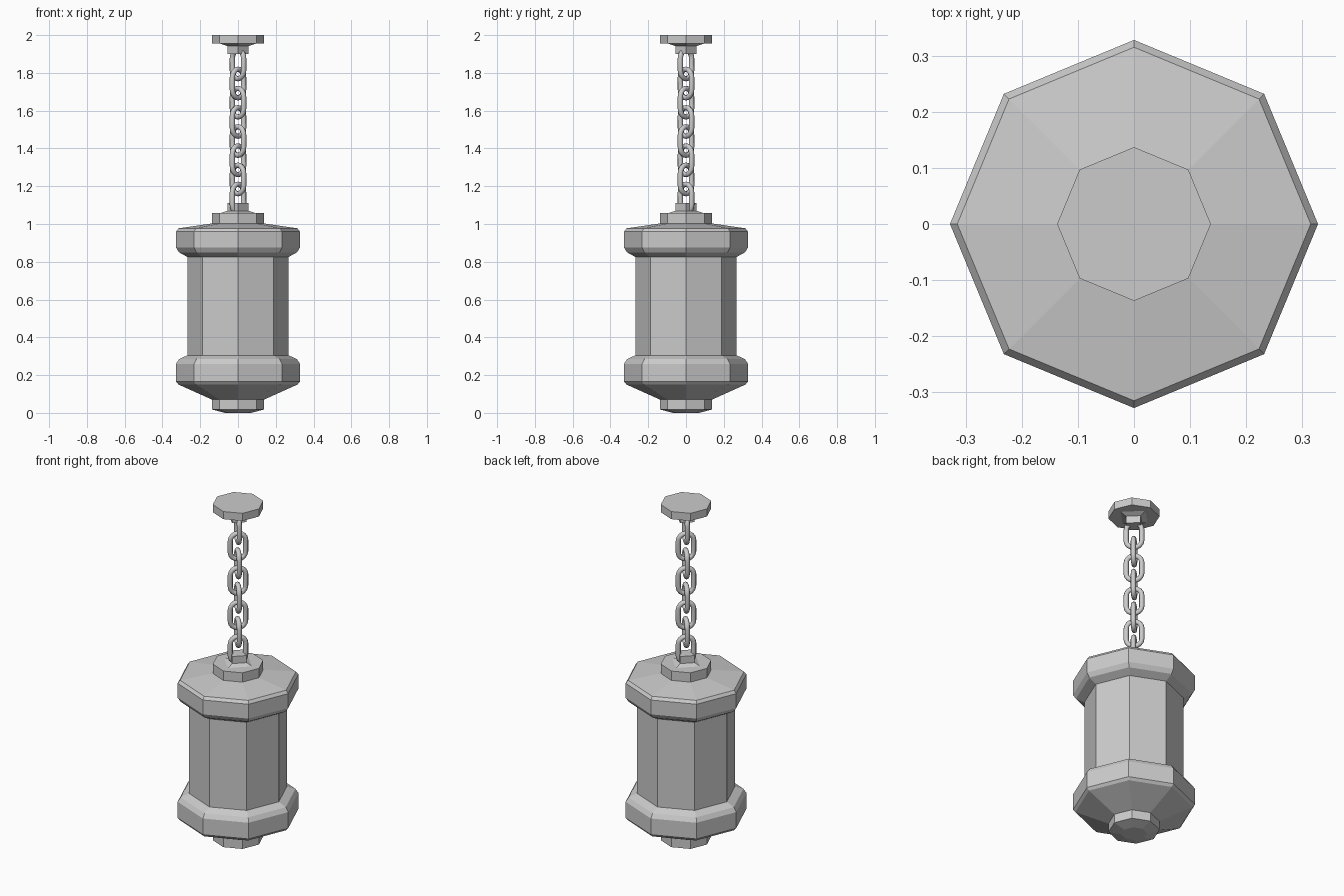
import bpy, math

if "Cube" in bpy.data.objects:
    bpy.data.objects.remove(bpy.data.objects["Cube"])

def make_object(name, verts, faces):
    mesh = bpy.data.meshes.new(name)
    mesh.from_pydata(verts, [], faces)
    mesh.validate()
    obj = bpy.data.objects.new(name, mesh)
    bpy.context.collection.objects.link(obj)
    return obj

def turned(name, profile, sides=8):
    """Closed faceted solid from (radius, z) points listed bottom to top."""
    verts = [(r * math.cos(2 * math.pi * i / sides),
              r * math.sin(2 * math.pi * i / sides), z)
             for r, z in profile for i in range(sides)]
    faces = [(k * sides + i, k * sides + (i + 1) % sides,
              (k + 1) * sides + (i + 1) % sides, (k + 1) * sides + i)
             for k in range(len(profile) - 1) for i in range(sides)]
    top = (len(profile) - 1) * sides
    faces.append(tuple(reversed(range(sides))))
    faces.append(tuple(range(top, top + sides)))
    return make_object(name, verts, faces)

def chain_link(name, z, angle, bend=0.042, straight=0.034, tube=0.014,
               steps=8, sides=8):
    """Stadium-shaped ring standing upright, turned about z."""
    verts, faces = [], []
    path = []
    for half, sign in ((0, 1), (math.pi, -1)):
        for i in range(steps + 1):
            path.append((half + math.pi * i / steps, sign * straight))
    for a, dz in path:
        for j in range(sides):
            b = 2 * math.pi * j / sides
            r = bend + tube * math.cos(b)
            verts.append((r * math.cos(a), tube * math.sin(b), dz + r * math.sin(a)))
    n = len(path)
    for i in range(n):
        for j in range(sides):
            p, q = i * sides, (i + 1) % n * sides
            k = (j + 1) % sides
            faces.append((p + j, p + k, q + k, q + j))
    obj = make_object(name, verts, faces)
    obj.data.flip_normals()
    obj.location.z = z
    obj.rotation_euler.z = angle
    obj.data.shade_smooth()
    return obj

# Lantern body and its two bevelled collars
turned("lantern_body", [(0.267, 0.25), (0.267, 0.88)])
turned("lower_collar", [(0.137, 0.07), (0.315, 0.15), (0.328, 0.165), (0.328, 0.26),
                        (0.312, 0.285), (0.265, 0.306)])
turned("upper_collar", [(0.265, 0.824), (0.312, 0.85), (0.328, 0.875), (0.328, 0.96),
                        (0.315, 0.977), (0.137, 1.003)])

# Bottom boss, top boss and ceiling plate
turned("bottom_boss", [(0.07, 0.0), (0.137, 0.018), (0.137, 0.08)])
turned("top_boss", [(0.137, 0.99), (0.137, 1.058)])
turned("ceiling_plate", [(0.137, 1.955), (0.137, 2.0)])

# Square chain mounts with flared feet
turned("lower_mount", [(0.1, 1.055), (0.055, 1.07), (0.055, 1.112)], 4)
turned("upper_mount", [(0.055, 1.9), (0.055, 1.942), (0.1, 1.957)], 4)

# Chain of alternating links set on the diagonals
for i in range(8):
    chain_link(f"chain_link_{i + 1}", 1.845 - 0.1015 * i,
               math.radians(45 if i % 2 else -45))
